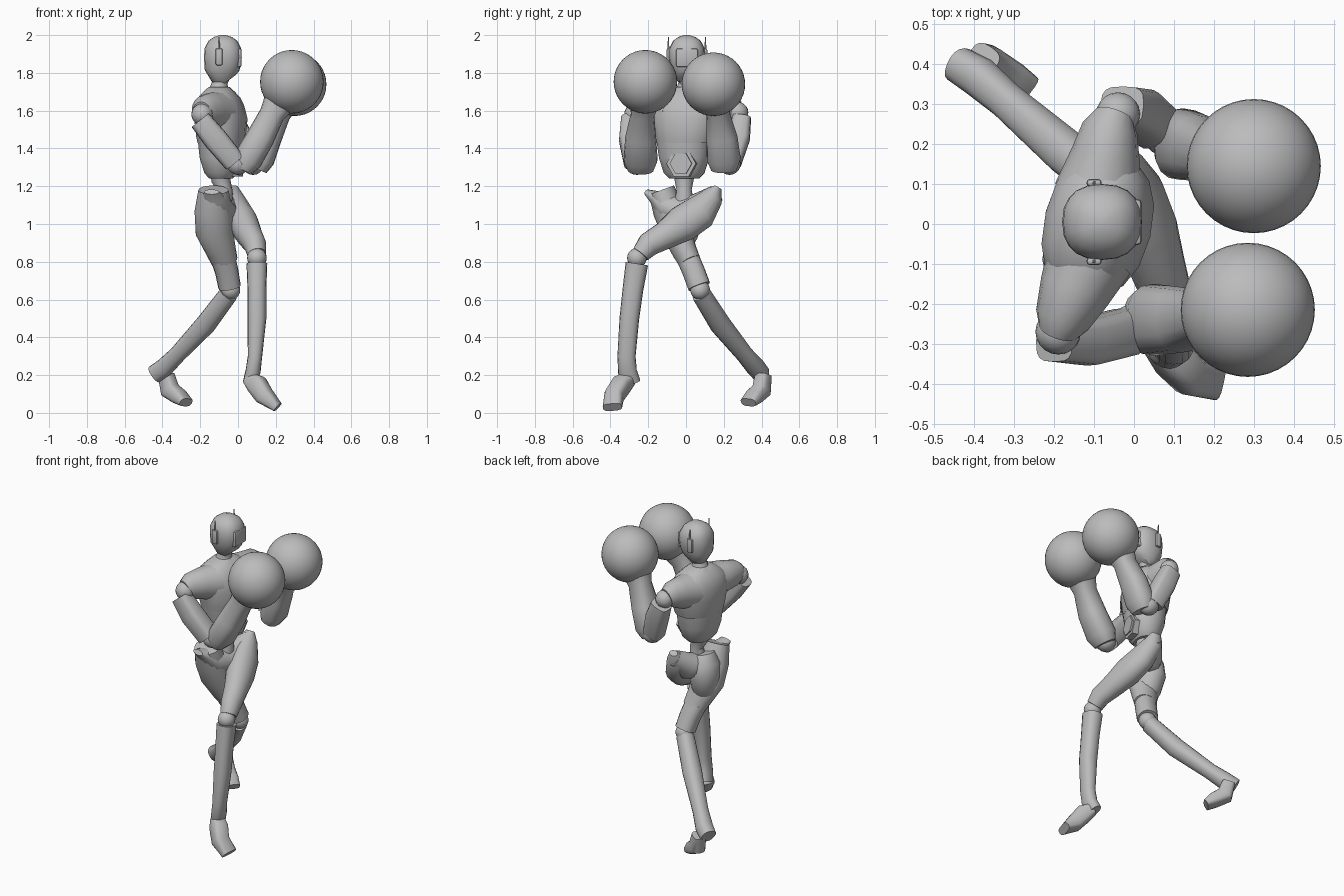
import bpy
import bmesh
from math import cos, sin, pi, copysign
from mathutils import Vector

if "Cube" in bpy.data.objects:
    bpy.data.objects.remove(bpy.data.objects["Cube"], do_unlink=True)

UNIT = 0.01  # lengths below are in hundredths

# One plain grey for the whole figure
grey = bpy.data.materials.new("plain_grey")
grey.use_nodes = True
shade = (0.5, 0.5, 0.5, 1)
grey.diffuse_color = shade
grey.node_tree.nodes["Principled BSDF"].inputs["Base Color"].default_value = shade

SHOULDER_AXIS = Vector((0.24, 0.97, 0))
CHEST_FORWARD = Vector((0.97, -0.24, 0))
ACROSS = Vector((0, 1, 0))


def finish(name, bm, angle=0.7):
    """Turn a bmesh into a smooth shaded grey object."""
    bmesh.ops.recalc_face_normals(bm, faces=bm.faces)
    mesh = bpy.data.meshes.new(name)
    bm.to_mesh(mesh)
    bm.free()
    mesh.materials.append(grey)
    obj = bpy.data.objects.new(name, mesh)
    bpy.context.collection.objects.link(obj)
    bpy.ops.object.select_all(action='DESELECT')
    obj.select_set(True)
    bpy.context.view_layer.objects.active = obj
    bpy.ops.object.shade_smooth_by_angle(angle=angle)


def loft(name, rings, side=ACROSS, roundness=1.0, sides=16):
    """Skin elliptic rings (x, y, z, half width along side, half depth)."""
    bm = bmesh.new()
    centres = [Vector(ring[:3]) * UNIT for ring in rings]
    loops = []
    for i, ring in enumerate(rings):
        before, after = centres[max(i - 1, 0)], centres[min(i + 1, len(rings) - 1)]
        tangent = (after - before).normalized()
        u = (side - tangent * side.dot(tangent)).normalized()
        v = tangent.cross(u)
        loop = []
        for k in range(sides):
            c, s = cos(2 * pi * k / sides), sin(2 * pi * k / sides)
            c = copysign(abs(c) ** roundness, c)
            s = copysign(abs(s) ** roundness, s)
            loop.append(bm.verts.new(centres[i] + (u * c * ring[3] + v * s * ring[-1]) * UNIT))
        loops.append(loop)
    for low, high in zip(loops, loops[1:]):
        for k in range(sides):
            n = (k + 1) % sides
            bm.faces.new((low[k], low[n], high[n], high[k]))
    bm.faces.new(loops[0])
    bm.faces.new(loops[-1])
    finish(name, bm)


def ball(name, centre, radius, segments=20):
    bm = bmesh.new()
    bmesh.ops.create_uvsphere(bm, u_segments=segments, v_segments=segments // 2,
                              radius=radius * UNIT)
    bmesh.ops.translate(bm, verts=bm.verts, vec=Vector(centre) * UNIT)
    finish(name, bm)


def block(name, centre, size, bevel):
    bm = bmesh.new()
    bmesh.ops.create_cube(bm, size=UNIT)
    bmesh.ops.scale(bm, verts=bm.verts, vec=size)
    bmesh.ops.translate(bm, verts=bm.verts, vec=Vector(centre) * UNIT)
    bmesh.ops.bevel(bm, geom=bm.edges[:], offset=bevel * UNIT, segments=2,
                    profile=0.5, affect='EDGES')
    finish(name, bm)


# Head with visor, ear covers and antennas
loft("head", [(-5, 0.5, 176, 4, 5), (-6.5, 0.5, 178, 6.5, 7.8), (-8, 0.5, 183, 8.8, 9.7),
              (-8, 0.5, 188, 9.5, 10), (-8, 0.5, 193, 9.4, 9.7), (-8, 0.5, 197, 7.3, 7.6),
              (-8, 0.5, 199, 4.5, 4.8), (-8, 0.5, 200, 1.5, 1.5)], roundness=0.85, sides=20)
block("visor", (-3, 0.5, 188), (9.8, 11.5, 10), 1)
for label, sign in (("left", 1), ("right", -1)):
    side_y = 0.5 + sign * 9.8
    block(label + "_ear_cover", (-10, side_y, 188.5), (3.8, 2, 9), 0.9)
    loft(label + "_antenna", [(-10, side_y, 192, 0.5), (-10, side_y, 199, 0.3)], sides=6)
loft("neck", [(-10, 0, 168, 7), (-10, 0, 172, 5), (-9.5, 0, 175, 4), (-8, 0, 180, 4.5)])

# Torso: waist, abdomen, chest and sleeves
loft("waist", [(-8, -1, 108, 6, 5), (-7, -1, 118, 4), (-9, -1, 123, 5), (-9, -1, 128, 6)])
loft("abdomen", [(-9, -1, 124, 8, 6), (-9, -1, 127, 11, 8.5), (-9, -1, 135, 13.5, 11),
                 (-9, -1, 145, 15, 12)], SHOULDER_AXIS, 0.9)
loft("chest", [(-9, -0.5, 143, 15.3, 12), (-9, -0.5, 146, 16, 12.7), (-9, 0, 155, 18.5, 13.5),
               (-10, 0, 162, 19, 12.5), (-10, 0, 167, 16, 10.5), (-10, 0, 170, 11, 8),
               (-10, 0, 172.5, 6, 5.5)], SHOULDER_AXIS, 0.9)
loft("right_sleeve", [(-11, -8, 159, 11, 11.5), (-15, -17, 160, 9, 9.5),
                      (-18, -24, 160, 7, 8), (-19, -27, 159, 5, 6)], CHEST_FORWARD)
loft("left_sleeve", [(-9, 8, 159, 11, 11.5), (-7, 18, 160, 8.5, 9.5),
                     (-6, 24, 161, 7, 8), (-5, 27, 160, 5, 6)], CHEST_FORWARD)

# Six-sided belly plate in two steps
belly = Vector((-9, 0, 132))
for name, reach, size in (("belly_plate_rim", 10.9, 8), ("belly_plate_core", 11.9, 6)):
    loft(name, [(*(belly + CHEST_FORWARD * depth), size) for depth in (7, reach)],
         SHOULDER_AXIS, sides=6)

# Right arm
ball("right_shoulder", (-19, -27, 158), 5.7)
loft("right_upper_arm", [(-20, -29.5, 155, 5, 5.8), (-12, -29.5, 145, 6, 6.5),
                         (-2, -27, 133, 6, 6)], roundness=0.6)
ball("right_elbow", (0, -26, 132), 6)
loft("right_forearm", [(2, -24, 129, 7, 5.5), (5, -24, 134, 9, 7.8), (12, -24, 146, 8.2, 7.5),
                       (18, -23, 158, 6.2, 6.7), (22, -22, 165, 8, 8.5)], roundness=0.8)
ball("right_glove", (28.5, -21.5, 175.3), 16.8, 40)

# Left arm
ball("left_shoulder", (-4, 27.5, 159), 5.5)
loft("left_upper_arm", [(-3, 29.5, 156, 5, 5.8), (1, 28, 146, 6, 6.5),
                        (6, 24, 133, 5.5, 6)], roundness=0.6)
ball("left_elbow", (8, 23, 132), 6)
loft("left_forearm", [(10, 20, 129, 7, 5.5), (12, 20, 134, 9, 7.3), (16, 19, 146, 8.2, 7.3),
                      (21, 17, 158, 6.2, 6.7), (24, 16, 165, 8, 8.5)], roundness=0.8)
ball("left_glove", (30, 14.5, 174), 16.8, 40)

# Pelvis bridging the two flared hips, with the seat below
loft("pelvis", [(-3, 16, 116, 4, 5), (-6, 8, 109, 7, 8), (-9, -2, 106, 9, 8),
                (-12, -10, 109, 9, 8), (-13, -16, 114, 6, 4), (-14, -21, 117, 4, 1.5)],
     CHEST_FORWARD)
loft("seat", [(-11, -2, 115, 6, 7), (-12.5, -2, 109, 10, 9), (-13, -1, 101, 10, 9),
              (-12, -2, 93, 8, 8), (-10, -2, 87, 5, 6)])

# Left leg, stepping forward across the body
loft("left_thigh", [(-3, 17, 119.5, 3, 2), (-3, 14, 114, 6, 6), (0, 7, 106, 7.5, 9.5),
                    (3, -2, 100, 8, 9.8), (6, -11, 94, 7, 7.5), (9, -20, 89, 6, 6.5),
                    (10, -24, 84, 5, 5)], CHEST_FORWARD)
ball("left_knee", (10, -26, 82), 5.2)
loft("left_shin", [(10, -26, 79, 6, 5.5), (10, -28, 66, 5.5, 5), (10, -30, 50, 5.2, 5),
                   (9, -31.5, 30, 4.8, 3.8), (8, -31, 22, 5, 4), (6, -29, 16, 5, 3.5)],
     roundness=0.85)
loft("left_foot", [(6, -30, 18, 4, 3.5), (10, -34, 15, 5, 5.5), (14, -38, 9, 5, 5),
                   (21, -39, 3, 5.2, 2.5)], Vector((0.3, 0.95, 0)), 0.65)

# Right leg, trailing behind
loft("right_thigh", [(-13, -13, 118, 7, 8), (-13, -9, 107, 8.5, 10), (-12.5, -5, 96, 8, 10),
                     (-9, -1, 86, 6.7, 8), (-7, 2, 80, 6, 7)])
loft("right_thigh_cuff", [(-8, 1, 82, 6, 6.5), (-6, 4, 75, 6, 6.2), (-4.5, 7, 67, 6, 6)],
     roundness=0.85)
ball("right_knee", (-4, 7.5, 65), 5.2)
loft("right_shin", [(-5, 8, 63, 5), (-17, 18, 47, 5.5), (-32, 31, 31, 4.5),
                    (-39, 37, 24, 5), (-44, 40, 20.5, 4.5, 5)], roundness=0.85)
loft("right_foot", [(-38, 41, 20, 4, 4), (-36, 40, 12, 4.5, 5), (-31, 36, 8.5, 5, 4),
                    (-27.5, 33, 5.5, 5, 2.4)], Vector((0.57, 0.82, 0)), 0.65)
